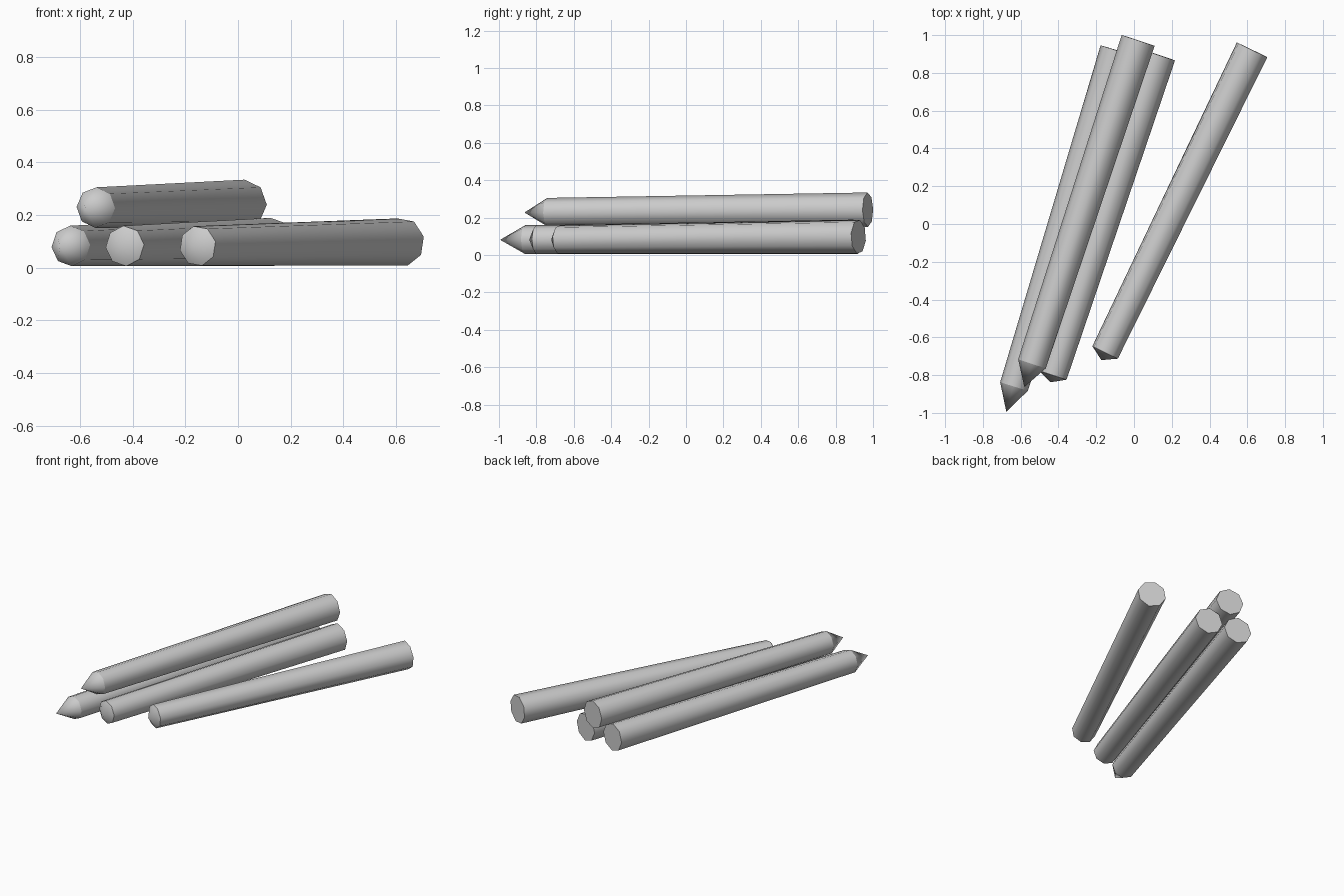
import bpy, bmesh, math
from mathutils import Matrix, Vector

if "Cube" in bpy.data.objects:
    bpy.data.objects.remove(bpy.data.objects["Cube"], do_unlink=True)

grey = bpy.data.materials.new("plain_grey")
grey.use_nodes = True
grey.diffuse_color = (0.6, 0.6, 0.6, 1)
grey.node_tree.nodes["Principled BSDF"].inputs["Base Color"].default_value = (0.6, 0.6, 0.6, 1)

SIDES = 8
FRONT_RADIUS, BACK_RADIUS = 0.077, 0.092


def make_log(name, front, back, tip, roll):
    """Tapered eight-sided log from front to back, with a cone tip at the front."""
    front, back = Vector(front), Vector(back)
    axis = (back - front).normalized()
    right = axis.cross(Vector((0, 0, 1))).normalized()
    up = right.cross(axis)
    roll = math.radians(roll)
    side = up * math.cos(roll) + right * math.sin(roll)
    length = (back - front).length

    bm = bmesh.new()
    bmesh.ops.create_cone(bm, cap_ends=True, segments=SIDES, depth=length,
                          radius1=FRONT_RADIUS, radius2=BACK_RADIUS)
    # Log sides are smooth, both end rims stay sharp
    for face in bm.faces:
        face.smooth = len(face.verts) == 4
    for edge in bm.edges:
        edge.smooth = all(f.smooth for f in edge.link_faces)
    # Pull the front cap out into a pointed tip
    cap = min(bm.faces, key=lambda f: f.calc_center_median().z)
    poked = bmesh.ops.poke(bm, faces=[cap])
    poked["verts"][0].co.z -= tip
    for face in poked["faces"]:
        face.smooth = True

    frame = Matrix((side, axis.cross(side), axis)).transposed().to_4x4()
    bm.transform(Matrix.Translation((front + back) / 2) @ frame)
    bmesh.ops.recalc_face_normals(bm, faces=bm.faces)

    mesh = bpy.data.meshes.new(name)
    bm.to_mesh(mesh)
    bm.free()
    mesh.materials.append(grey)
    obj = bpy.data.objects.new(name, mesh)
    bpy.context.collection.objects.link(obj)


# Three logs on the ground and one resting on top
make_log("right_log", (-0.635, -0.86, 0.082), (-0.089, 0.919, 0.097), 0.14, -3)
make_log("middle_log", (-0.43, -0.80, 0.082), (0.13, 0.895, 0.097), 0.04, -4)
make_log("left_log", (-0.153, -0.68, 0.082), (0.625, 0.922, 0.097), 0.045, -13)
make_log("top_log", (-0.54, -0.74, 0.228), (0.022, 0.972, 0.242), 0.13, 2)
